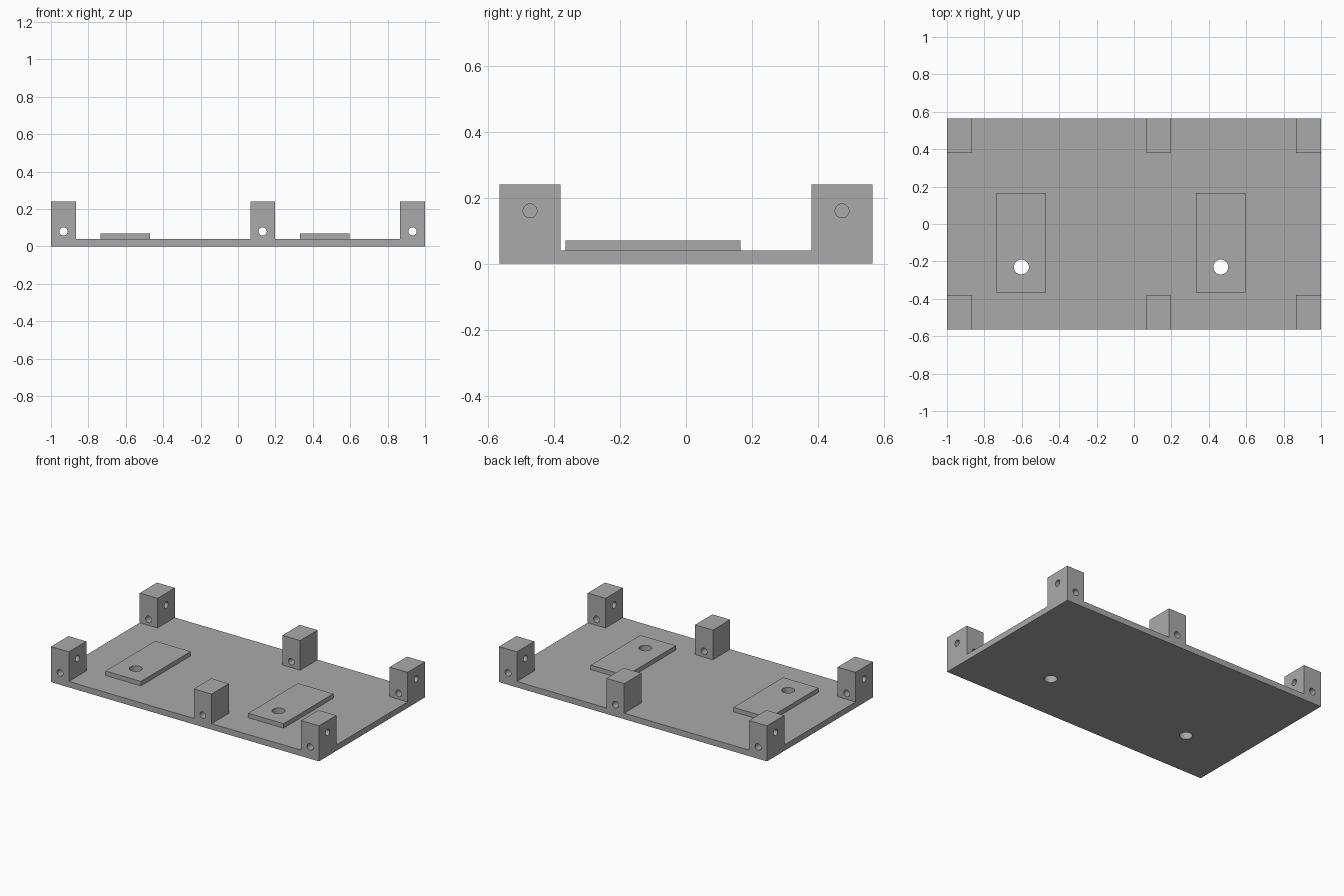
import bpy
import bmesh
import math
from mathutils import Matrix

old = bpy.data.objects.get("Cube")
if old:
    bpy.data.objects.remove(old, do_unlink=True)

grey = bpy.data.materials.new("plain_grey")
grey.use_nodes = True
colour = (0.4, 0.4, 0.4, 1)
grey.diffuse_color = colour
grey.node_tree.nodes["Principled BSDF"].inputs["Base Color"].default_value = colour

HALF_X, HALF_Y = 1.0, 0.565
BASE_Z, PAD_Z, POST_Z = 0.04, 0.07, 0.24
POST_W, POST_D = 0.133, 0.185
CORNER_X = HALF_X - POST_W / 2
MIDDLE_X = 0.132
POST_Y = HALF_Y - POST_D / 2


def finish(name, bm):
    mesh = bpy.data.meshes.new(name)
    bm.to_mesh(mesh)
    bm.free()
    mesh.materials.append(grey)
    ob = bpy.data.objects.new(name, mesh)
    bpy.context.collection.objects.link(ob)
    return ob


def box(name, centre, size):
    bm = bmesh.new()
    bmesh.ops.create_cube(bm, size=1, matrix=Matrix.Translation(centre) @ Matrix.Diagonal((*size, 1)))
    return finish(name, bm)


def drill(centre, radius, length, axis):
    turn = {"X": Matrix.Rotation(math.pi / 2, 4, "Y"),
            "Y": Matrix.Rotation(math.pi / 2, 4, "X"),
            "Z": Matrix.Identity(4)}[axis]
    bm = bmesh.new()
    bmesh.ops.create_cone(bm, cap_ends=True, segments=32, radius1=radius, radius2=radius,
                          depth=length, matrix=Matrix.Translation(centre) @ turn)
    return finish("drill", bm)


def boolean(target, tool, operation):
    mod = target.modifiers.new("cut", "BOOLEAN")
    mod.operation, mod.solver, mod.object = operation, "EXACT", tool
    bpy.context.view_layer.objects.active = target
    bpy.ops.object.modifier_apply(modifier=mod.name)
    bpy.data.objects.remove(tool, do_unlink=True)


# Base plate with the six posts fused flush to its edges
tray = box("base_plate_with_posts", (0, 0, BASE_Z / 2), (2 * HALF_X, 2 * HALF_Y, BASE_Z))
posts = [(x, side * POST_Y) for x in (-CORNER_X, MIDDLE_X, CORNER_X) for side in (-1, 1)]
for x, y in posts:
    boolean(tray, box("post", (x, y, POST_Z / 2), (POST_W, POST_D, POST_Z)), "UNION")

# Low holes front to back in every post, high holes sideways in the corner posts
for x, y in posts:
    boolean(tray, drill((x, y, 0.08), 0.022, 0.25, "Y"), "DIFFERENCE")
    if x != MIDDLE_X:
        boolean(tray, drill((x, y, 0.16), 0.021, 0.2, "X"), "DIFFERENCE")

# Raised pads, each with a round hole down through the plate
parts = [tray]
for name, x in (("right_pad", -0.602), ("left_pad", 0.464)):
    pad = box(name, (x, -0.1, (BASE_Z + PAD_Z) / 2), (0.265, 0.53, PAD_Z - BASE_Z))
    for target in (pad, tray):
        boolean(target, drill((x, -0.23, 0.04), 0.04, 0.2, "Z"), "DIFFERENCE")
    parts.append(pad)

# Smooth hole walls, crisp edges elsewhere
bpy.ops.object.select_all(action="DESELECT")
for ob in parts:
    ob.select_set(True)
bpy.context.view_layer.objects.active = tray
bpy.ops.object.shade_smooth_by_angle(angle=math.radians(30))
